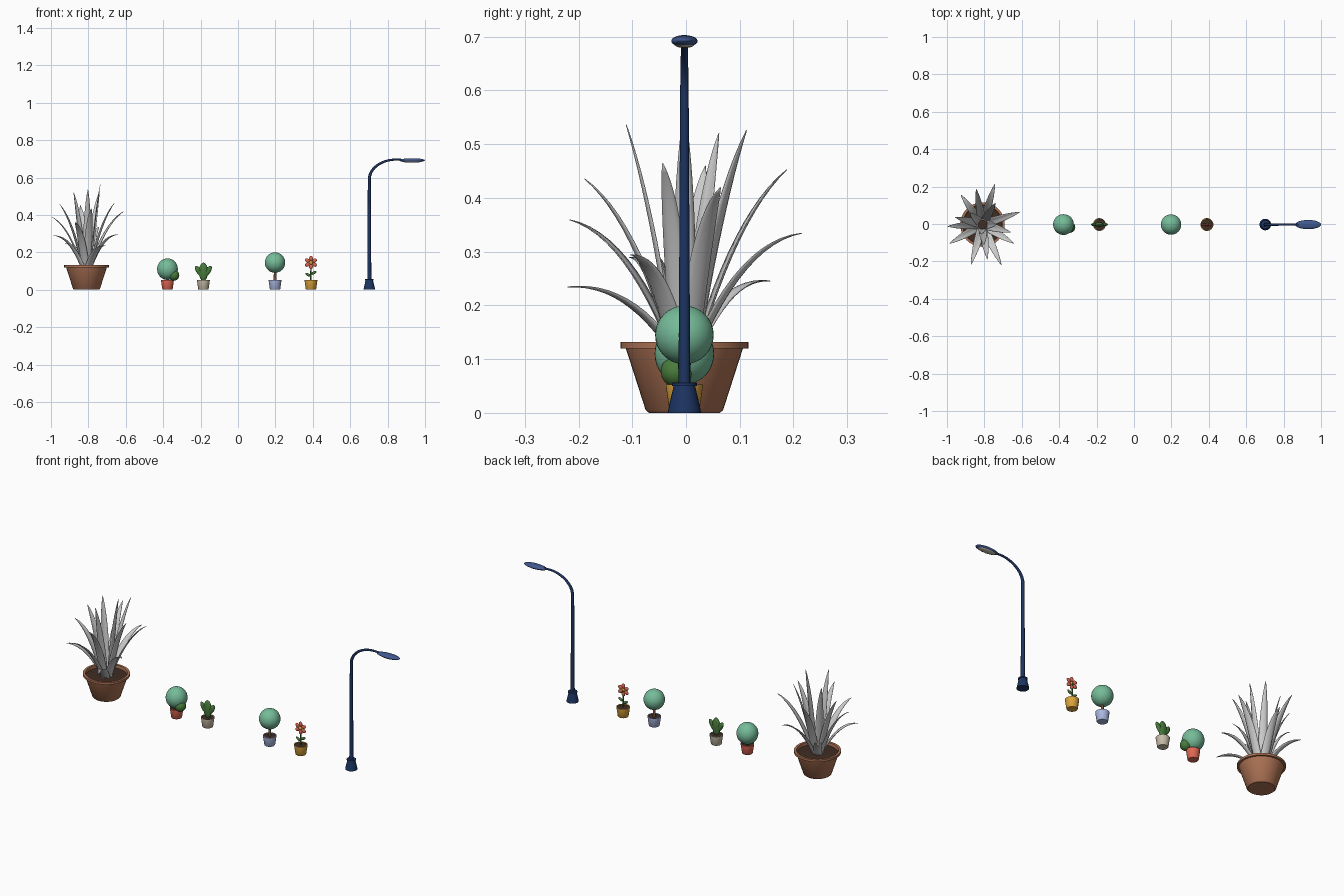
import bpy, bmesh, math
from mathutils import Vector

if "Cube" in bpy.data.objects:
    bpy.data.objects.remove(bpy.data.objects["Cube"])

Y0 = -0.003
COL = dict(terracotta=(.42, .17, .09), soil=(.05, .026, .017), teal=(.18, .5, .32), red=(.75, .14, .09),
           blue=(.4, .48, .75), yellow=(.72, .38, .045), green=(.065, .2, .045), navy=(.012, .034, .12),
           steel=(.053, .1, .28), beige=(.58, .51, .4), bark=(.2, .09, .045))
MATS = {}
for n, c in COL.items():
    MATS[n] = bpy.data.materials.new(n)
    MATS[n].diffuse_color = (*c, 1)


def finish(name, bm, mat=None, loc=(0, 0, 0), angle=35):
    bmesh.ops.recalc_face_normals(bm, faces=bm.faces[:])
    me = bpy.data.meshes.new(name)
    bm.to_mesh(me)
    bm.free()
    ob = bpy.data.objects.new(name, me)
    ob.location = loc
    bpy.context.collection.objects.link(ob)
    if mat:
        me.materials.append(MATS[mat])
    bpy.ops.object.select_all(action='DESELECT')
    ob.select_set(True)
    bpy.context.view_layer.objects.active = ob
    bpy.ops.object.shade_smooth_by_angle(angle=math.radians(angle))
    return ob


def lathe(name, profile, x, mat, n=32):
    """Spin an (r, z) profile around a vertical axis at x."""
    bm = bmesh.new()
    vs = [bm.verts.new((r, 0, z)) for r, z in profile]
    es = [bm.edges.new(p) for p in zip(vs, vs[1:])]
    bmesh.ops.spin(bm, geom=vs + es, cent=(0, 0, 0), axis=(0, 0, 1), angle=2 * math.pi, steps=n)
    bmesh.ops.remove_doubles(bm, verts=bm.verts[:], dist=1e-5)
    return finish(name, bm, mat, (x, Y0, 0))


def ball(name, loc, size, mat, tilt=0, seg=32):
    """Ellipsoid, optionally tilted about the y axis."""
    bm = bmesh.new()
    bmesh.ops.create_uvsphere(bm, u_segments=seg, v_segments=seg // 2, radius=1)
    bmesh.ops.scale(bm, vec=size, verts=bm.verts[:])
    ob = finish(name, bm, mat, loc)
    ob.rotation_euler.y = tilt
    return ob


def tube(name, pts, radii, mat, n=16):
    """Tapered tube along a path lying in the xz plane."""
    bm = bmesh.new()
    pts = [Vector(p) for p in pts]
    rings = []
    for i, (p, r) in enumerate(zip(pts, radii)):
        t = (pts[min(i + 1, len(pts) - 1)] - pts[max(i - 1, 0)]).normalized()
        side = t.cross(Vector((0, 1, 0)))
        rings.append([bm.verts.new(p + r * (math.cos(a) * side + math.sin(a) * Vector((0, 1, 0))))
                      for a in (2 * math.pi * k / n for k in range(n))])
    for a, b in zip(rings, rings[1:]):
        for k in range(n):
            bm.faces.new((a[k], a[(k + 1) % n], b[(k + 1) % n], b[k]))
    bm.faces.new(rings[0])
    bm.faces.new(rings[-1])
    return finish(name, bm, mat)


def blade(name, az, r, z, x):
    """Arching pointed leaf with a shallow fold; r and z give the tip."""
    k = min(1.05, max(.62, 1.05 - (z - .235) * 1.4))
    p0 = Vector((.024, .11))
    p1 = Vector((.024 + (r - .024) * .45, .11 + (z - .11) * k))
    p2 = Vector((r, z))
    bm = bmesh.new()
    rows, n = [], 12
    for i in range(n + 1):
        t = i / n
        p = p0 * (1 - t) ** 2 + p1 * 2 * t * (1 - t) + p2 * t * t
        d = ((p1 - p0) * (1 - t) + (p2 - p1) * t).normalized()
        w = .028 * (.75 + .9 * t) * (1 - t) ** .9 + .0003
        rows.append([bm.verts.new(((p.x - d.y * h), s * w, p.y + d.x * h))
                     for s, h in ((-1, .3 * w), (-.5, .1 * w), (0, 0), (.5, .1 * w), (1, .3 * w))])
    for a, b in zip(rows, rows[1:]):
        for j in range(4):
            bm.faces.new((a[j], a[j + 1], b[j + 1], b[j]))
    ob = finish(name, bm, None, (x, Y0, 0), 40)
    ob.rotation_euler.z = math.radians(az)
    mod = ob.modifiers.new('thickness', 'SOLIDIFY')
    mod.thickness = .0015


# Large planter with spiky leaves
PX = -.810
lathe('large_pot', [(0, 0), (.066, 0), (.072, .005), (.109, .12), (.119, .12), (.119, .132),
                    (.106, .132), (.103, .11)], PX, 'terracotta', 40)
lathe('large_pot_soil', [(0, .118), (.106, .116)], PX, 'soil', 40)
LEAVES = [(73, .228, .335), (18.5, .211, .42), (254, .222, .36), (295, .24, .235), (183, .187, .39),
          (210, .204, .29), (329, .195, .295), (126, .197, .246), (100, .193, .453), (345, .155, .465),
          (278, .187, .436), (165, .15, .46), (0, .073, .562), (274, .108, .537), (59, .134, .526),
          (137, .093, .52), (262, .05, .29)]
for i, leaf in enumerate(LEAVES):
    blade(f'spiky_leaf_{i}', *leaf, PX)

# Four small pots
BX, CX, TX, FX = -.377, -.185, .198, .39
for what, x, mat in (('bush', BX, 'red'), ('cactus', CX, 'beige'), ('tree', TX, 'blue'), ('flower', FX, 'yellow')):
    lathe(what + '_pot', [(0, 0), (.026, 0), (.0275, .002), (.0345, .05), (.0345, .053),
                          (.0315, .053), (.0305, .047)], x, mat)
    lathe(what + '_soil', [(0, .051), (.0315, .05)], x, 'soil')

# Round bush with a smaller shrub beside it
ball('bush_crown', (BX, Y0, .110), (.0555, .0555, .0575), 'teal')
ball('small_shrub', (BX + .034, -.018, .077), (.029,) * 3, 'green')

# Flat pad cactus
ball('cactus_centre', (CX, Y0, .096), (.024, .012, .049), 'green')
for s in (-1, 1):
    ball('cactus_arm', (CX + s * .024, Y0, .099), (.014, .009, .033), 'green', s * .55)

# Ball tree
lathe('tree_trunk', [(0, .045), (.008, .045), (.006, .11), (0, .11)], TX, 'bark', 16)
ball('tree_crown', (TX, Y0, .145), (.0545,) * 3, 'teal')

# Flower
FZ = .145
tube('flower_stem', [(FX, Y0, .045), (FX, Y0, FZ)], (.004, .0035), 'green', 10)
for s, z in ((-1, .08), (1, .09)):
    ball('flower_leaf', (FX + s * .015, Y0, z), (.016, .006, .0075), 'green', -s * .5, 16)
for i in range(6):
    a = math.radians(30 + 60 * i)
    ball(f'petal_{i}', (FX + .022 * math.cos(a), Y0 - .002, FZ + .022 * math.sin(a)),
         (.0135, .006, .0105), 'red', -a, 16)
ball('flower_centre', (FX, Y0 - .004, FZ), (.0105, .007, .0105), 'yellow', 0, 16)

# Street lamp
LX = .702
lathe('lamp_base', [(0, 0), (.031, 0), (.029, .012), (.02, .05), (.0235, .05), (.0235, .056),
                    (.012, .057), (0, .057)], LX, 'navy', 24)
arc = [math.pi / 2 * i / 12 for i in range(13)]
path = [(LX, Y0, .05), (LX, Y0, .3), (LX, Y0, .59)]
path += [(.845 - .143 * math.cos(a), Y0, .59 + .106 * math.sin(a)) for a in arc[1:]] + [(.9, Y0, .694)]
tube('lamp_pole', path, [.011, .0095, .008] + [.0078 - .0025 * i / 12 for i in range(12)] + [.005], 'navy')
ball('lamp_head', (.931, Y0, .692), (.069, .0245, .011), 'steel')
ball('lamp_lens', (.931, Y0, .6865), (.053, .019, .0075), 'beige')

for m in bpy.data.materials:
    if m.users and not m.is_grease_pencil:
        m.use_nodes = True
        m.node_tree.nodes["Principled BSDF"].inputs["Base Color"].default_value = m.diffuse_color
